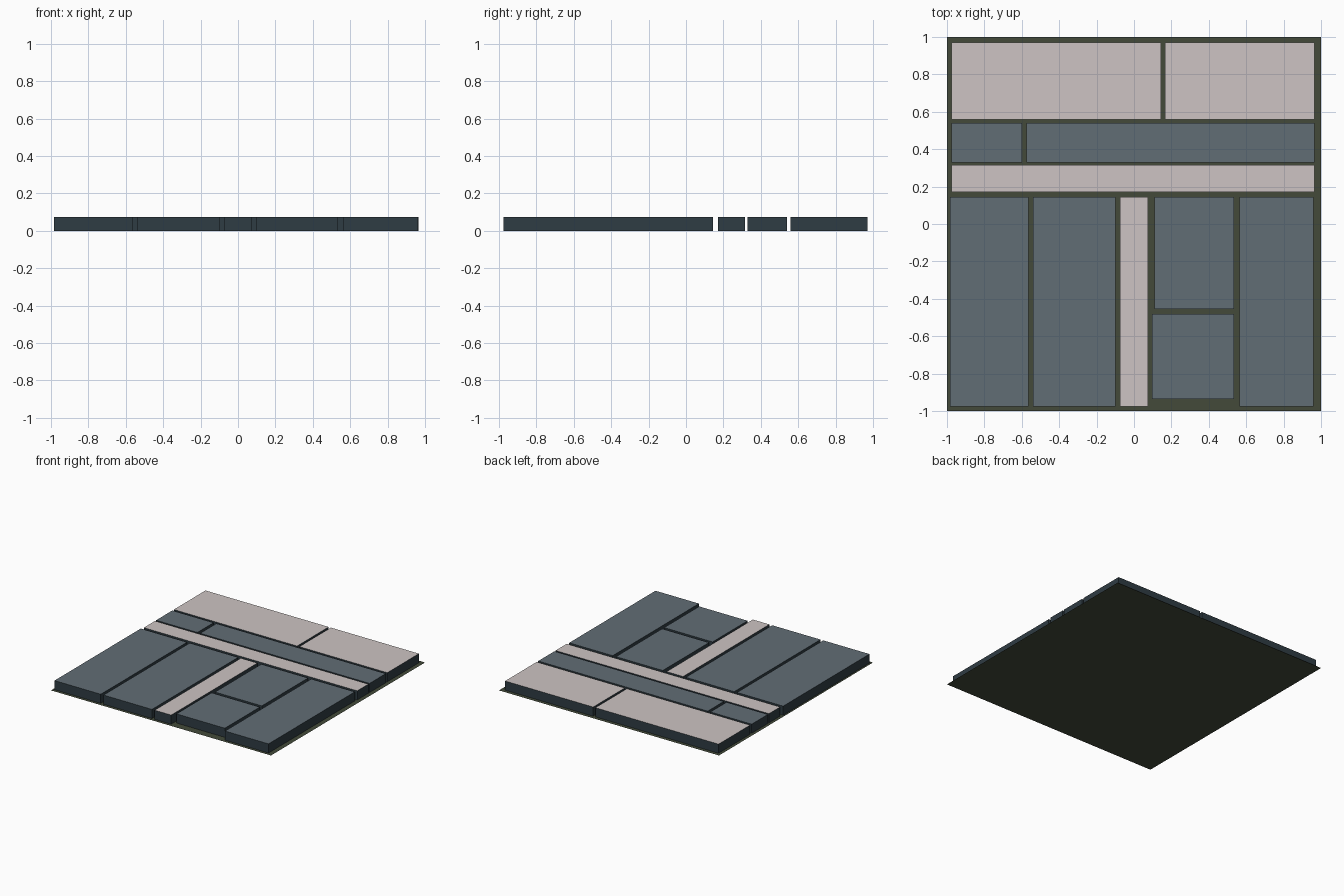
import bpy
import bmesh

if "Cube" in bpy.data.objects:
    bpy.data.objects.remove(bpy.data.objects["Cube"])


def material(name, rgb):
    m = bpy.data.materials.new(name)
    lin = [(c / 255 / 12.92) if c / 255 <= 0.04045 else ((c / 255 + 0.055) / 1.055) ** 2.4 for c in rgb]
    m.diffuse_color = (*lin, 1)
    m.use_nodes = True
    m.node_tree.nodes["Principled BSDF"].inputs["Base Color"].default_value = m.diffuse_color
    return m


PALE = material("pale stone", (205, 196, 195))
SLATE = material("slate stone", (97, 109, 117))
SIDE = material("dark stone side", (47, 60, 67))
GROUT = material("mossy grout", (67, 74, 58))


def add_object(name, bm, mats):
    mesh = bpy.data.meshes.new(name)
    bm.to_mesh(mesh)
    bm.free()
    for m in mats:
        mesh.materials.append(m)
    bpy.context.collection.objects.link(bpy.data.objects.new(name, mesh))


def slab(name, x0, x1, y0, y1, top, height=0.075):
    """Open-bottomed paving slab with a coloured top and dark sides."""
    bm = bmesh.new()
    bmesh.ops.create_cube(bm, size=1)
    for v in bm.verts:
        v.co = (x0 if v.co.x < 0 else x1, y0 if v.co.y < 0 else y1, 0 if v.co.z < 0 else height)
    bm.normal_update()
    for f in bm.faces:
        f.material_index = 0 if f.normal.z > 0.5 else 1
    bmesh.ops.delete(bm, geom=[f for f in bm.faces if f.normal.z < -0.5], context='FACES_ONLY')
    add_object(name, bm, [top, SIDE])


# Flat grout sheet under the paving
bm = bmesh.new()
bmesh.ops.create_grid(bm, x_segments=1, y_segments=1, size=1)
add_object("grout_base", bm, [GROUT])

# Back rows
slab("back_slab_left", -0.975, 0.145, 0.56, 0.97, PALE)
slab("back_slab_right", 0.165, 0.965, 0.56, 0.97, PALE)
slab("second_row_short", -0.975, -0.60, 0.33, 0.54, SLATE)
slab("second_row_long", -0.575, 0.965, 0.33, 0.54, SLATE)
slab("third_row_strip", -0.975, 0.965, 0.17, 0.315, PALE)

# Front columns
slab("front_slab_left", -0.985, -0.565, -0.975, 0.145, SLATE)
slab("front_slab_mid_left", -0.54, -0.10, -0.975, 0.145, SLATE)
slab("front_strip", -0.075, 0.075, -0.975, 0.145, PALE)
slab("front_slab_inner_back", 0.11, 0.535, -0.455, 0.145, SLATE)
slab("front_slab_inner_front", 0.095, 0.535, -0.935, -0.48, SLATE)
slab("front_slab_right", 0.565, 0.96, -0.975, 0.145, SLATE)
